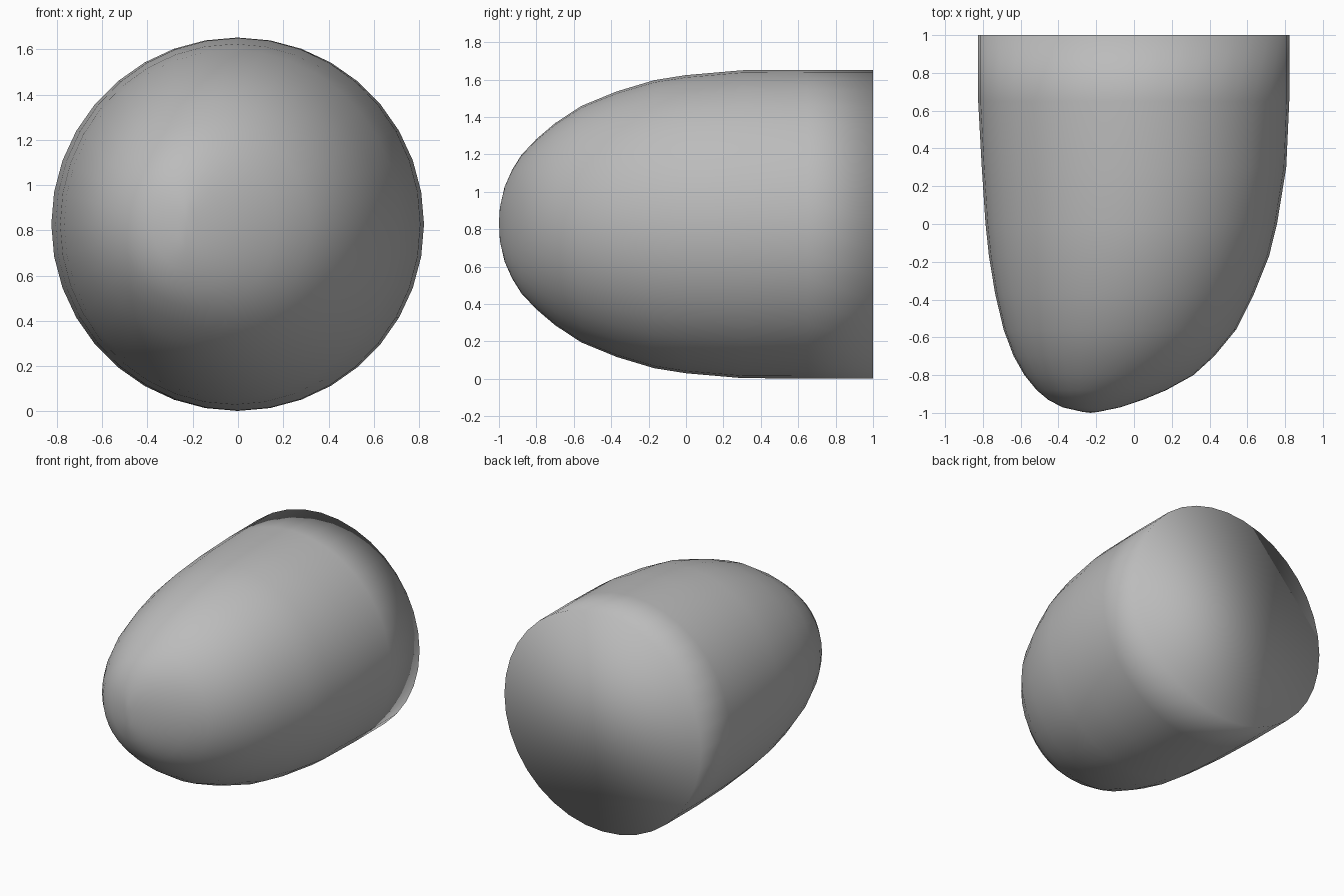
import bpy, bmesh, math

if "Cube" in bpy.data.objects:
    bpy.data.objects.remove(bpy.data.objects["Cube"])

SIDES = 36
MID_Z = 0.827

# Rings along the body: y, left x, right x, half height
RINGS = [
    (1.00, -0.825, 0.822, 0.825),
    (0.65, -0.825, 0.822, 0.825),
    (0.30, -0.806, 0.806, 0.823),
    (0.00, -0.786, 0.757, 0.797),
    (-0.17, -0.768, 0.715, 0.770),
    (-0.37, -0.735, 0.635, 0.710),
    (-0.56, -0.690, 0.540, 0.632),
    (-0.70, -0.637, 0.425, 0.540),
    (-0.80, -0.580, 0.315, 0.455),
    (-0.88, -0.515, 0.170, 0.370),
    (-0.93, -0.455, 0.050, 0.290),
    (-0.97, -0.380, -0.070, 0.200),
    (-0.995, -0.270, -0.190, 0.090),
]

grey = bpy.data.materials.new("plain grey")
grey.diffuse_color = (0.5, 0.5, 0.5, 1)
grey.use_nodes = True
grey.node_tree.nodes["Principled BSDF"].inputs["Base Color"].default_value = grey.diffuse_color

# Bullet body: elliptical rings lofted toward an off-centre nose
bm = bmesh.new()
loops = []
for y, left, right, half in RINGS:
    cx, rx = (left + right) / 2, (right - left) / 2
    angles = [2 * math.pi * i / SIDES for i in range(SIDES)]
    loops.append([bm.verts.new((cx + rx * math.cos(a), y, MID_Z + half * math.sin(a)))
                  for a in angles])
for a, b in zip(loops, loops[1:]):
    for i in range(SIDES):
        j = (i + 1) % SIDES
        bm.faces.new((a[i], a[j], b[j], b[i]))

# Flat back and nose tip
bm.faces.new(loops[0])
tip = bm.verts.new((-0.23, -1.0, MID_Z + 0.01))
for i in range(SIDES):
    bm.faces.new((loops[-1][i], loops[-1][(i + 1) % SIDES], tip))
bmesh.ops.recalc_face_normals(bm, faces=bm.faces)

# Smooth throughout, including across the back rim
for f in bm.faces:
    f.smooth = True

mesh = bpy.data.meshes.new("bullet_body")
bm.to_mesh(mesh)
bm.free()
mesh.materials.append(grey)
body = bpy.data.objects.new("bullet_body", mesh)
bpy.context.collection.objects.link(body)
